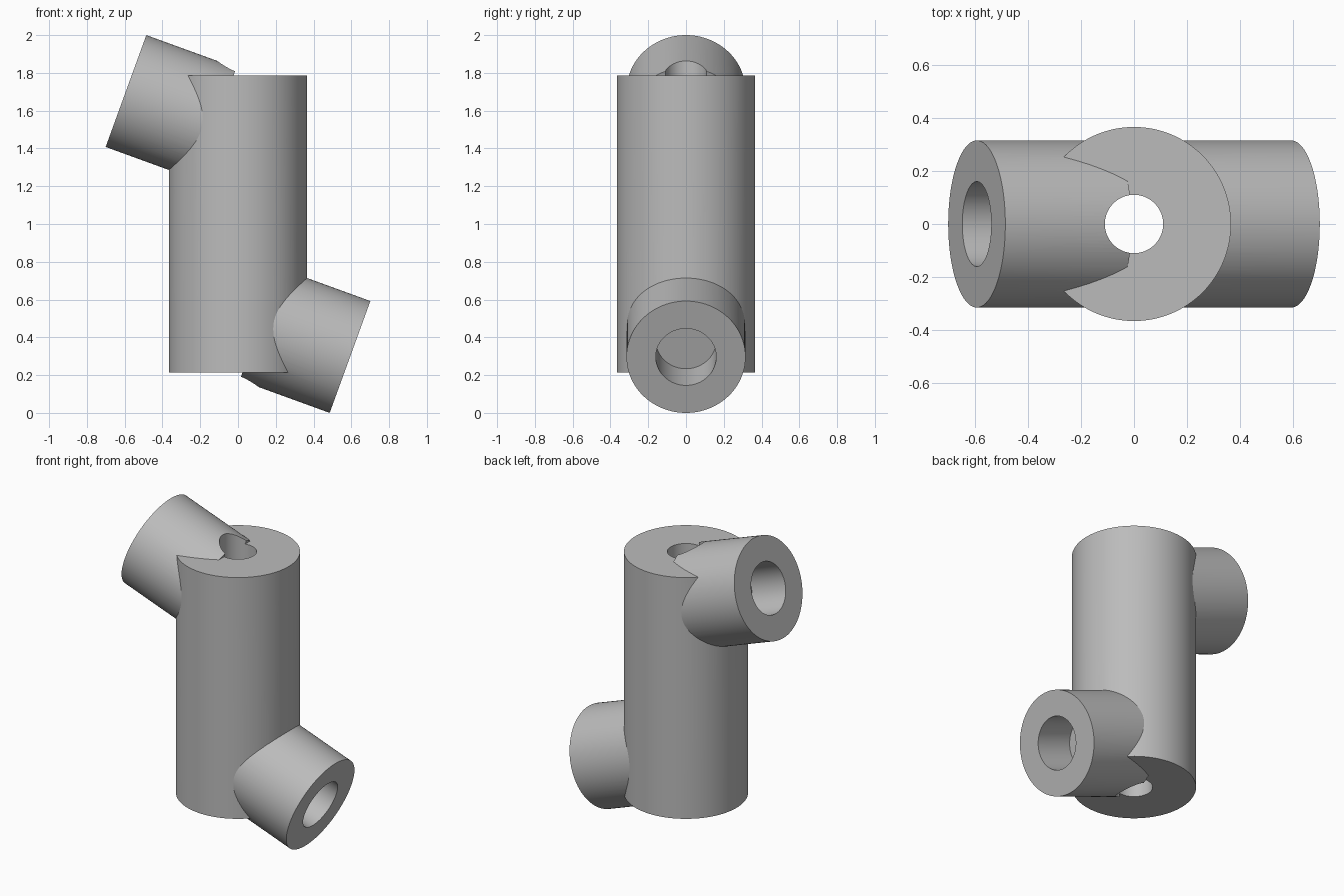
import bpy
from math import radians, sin, cos
from mathutils import Vector

cube = bpy.data.objects.get("Cube")
if cube:
    bpy.data.objects.remove(cube, do_unlink=True)

grey = bpy.data.materials.new("plain_grey")
grey.use_nodes = True
colour = (0.5, 0.5, 0.5, 1)
grey.diffuse_color = colour
grey.node_tree.nodes["Principled BSDF"].inputs["Base Color"].default_value = colour

TILT = radians(20)
BODY_RADIUS, BODY_BORE = 0.366, 0.11
ARM_RADIUS, ARM_BORE = 0.315, 0.16
ARM_LENGTH, BORE_DEPTH = 0.507, 0.258
MIDDLE = Vector((0, 0, 1))


def rod(name, start, end, radius):
    """Solid cylinder between two points."""
    axis = end - start
    bpy.ops.mesh.primitive_cylinder_add(
        vertices=128, radius=radius, depth=axis.length,
        location=(start + end) / 2,
        rotation=axis.to_track_quat('Z', 'Y').to_euler())
    obj = bpy.context.object
    obj.name = name
    obj.data.materials.append(grey)
    return obj


def combine(target, tool, operation):
    """Apply a boolean and discard its tool."""
    mod = target.modifiers.new(operation.lower(), 'BOOLEAN')
    mod.object, mod.operation, mod.solver = tool, operation, 'EXACT'
    bpy.context.view_layer.objects.active = target
    bpy.ops.object.modifier_apply(modifier=mod.name)
    bpy.data.objects.remove(tool, do_unlink=True)


# Upright main tube
body = rod("branched_tube", Vector((0, 0, 0.215)), Vector((0, 0, 1.785)), BODY_RADIUS)

# Two slanted arms, half a turn apart about the middle
bores = []
for label, side in (("lower", 1), ("upper", -1)):
    mouth = MIDDLE + side * Vector((0.593, 0, -0.704))
    outward = side * Vector((cos(TILT), 0, -sin(TILT)))
    arm = rod(label + "_arm", mouth - outward * ARM_LENGTH, mouth, ARM_RADIUS)
    combine(body, arm, 'UNION')
    bores.append(rod(label + "_bore", mouth - outward * BORE_DEPTH,
                     mouth + outward * 0.1, ARM_BORE))

# Through hole in the tube and blind holes in the arms
bores.append(rod("main_bore", Vector((0, 0, -0.5)), Vector((0, 0, 2.5)), BODY_BORE))
for bore in bores:
    combine(body, bore, 'DIFFERENCE')

# Smooth walls, crisp rims
bpy.ops.object.select_all(action='DESELECT')
body.select_set(True)
bpy.context.view_layer.objects.active = body
bpy.ops.object.shade_smooth_by_angle(angle=radians(25))
